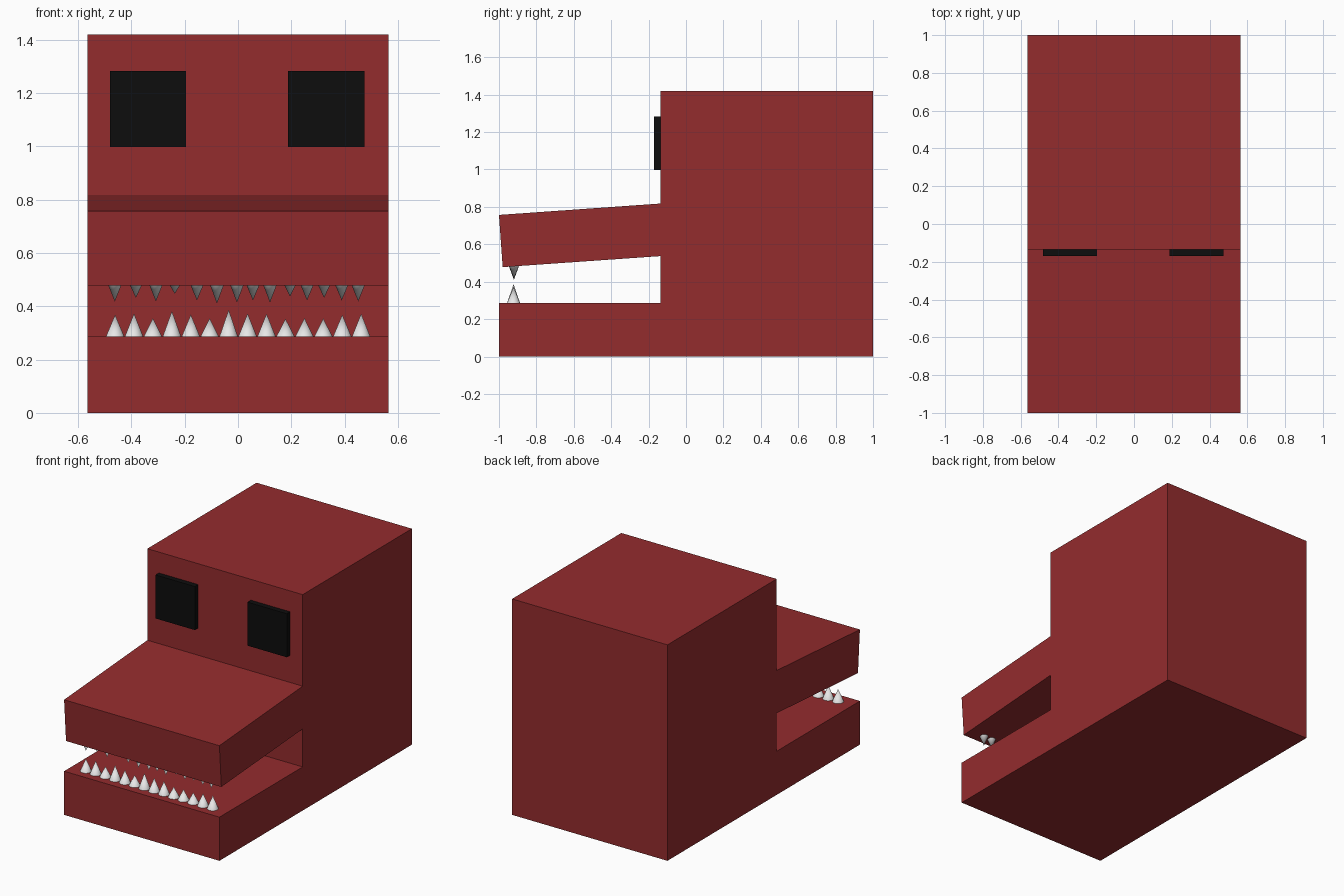
import bpy
import bmesh
from math import pi, radians
from mathutils import Matrix, Vector

cube = bpy.data.objects.get("Cube")
if cube:
    bpy.data.objects.remove(cube, do_unlink=True)


def make_material(name, color):
    mat = bpy.data.materials.new(name)
    mat.use_nodes = True
    mat.diffuse_color = color
    bsdf = next(n for n in mat.node_tree.nodes if n.type == 'BSDF_PRINCIPLED')
    bsdf.inputs["Base Color"].default_value = color
    return mat


RED = make_material("dark red", (0.295, 0.025, 0.027, 1))
BLACK = make_material("black", (0.004, 0.004, 0.004, 1))
WHITE = make_material("tooth white", (0.8, 0.8, 0.8, 1))


def add_object(name, bm, mat):
    bmesh.ops.recalc_face_normals(bm, faces=bm.faces)
    mesh = bpy.data.meshes.new(name)
    bm.to_mesh(mesh)
    bm.free()
    mesh.materials.append(mat)
    obj = bpy.data.objects.new(name, mesh)
    bpy.context.collection.objects.link(obj)
    return obj


# Head and both jaws: one side profile (y, z) extruded across the width
HALF_WIDTH = 0.565
FACE_Y = -0.135
profile = [(-1, 0), (1, 0), (1, 1.42), (FACE_Y, 1.42), (FACE_Y, 0.818),
           (-1, 0.757), (-0.98, 0.478), (FACE_Y, 0.537),
           (FACE_Y, 0.287), (-1, 0.287)]
bm = bmesh.new()
side = bm.faces.new([bm.verts.new((-HALF_WIDTH, y, z)) for y, z in profile])
sweep = bmesh.ops.extrude_face_region(bm, geom=[side], use_keep_orig=True)
moved = [v for v in sweep["geom"] if isinstance(v, bmesh.types.BMVert)]
bmesh.ops.translate(bm, verts=moved, vec=(2 * HALF_WIDTH, 0, 0))
add_object("head_and_jaws", bm, RED)

# Square eyes standing slightly proud of the face
for name, x in (("right_eye", -0.338), ("left_eye", 0.331)):
    bm = bmesh.new()
    bmesh.ops.create_cube(bm, size=1, matrix=Matrix.Translation((x, FACE_Y - 0.015, 1.14))
                          @ Matrix.Diagonal((0.286, 0.04, 0.286, 1)))
    add_object(name, bm, BLACK)


# Rows of cone teeth of uneven length, pointing up or down from their base
def tooth_row(name, xs, heights, base, tilt):
    bm = bmesh.new()
    for x, h in zip(xs, heights):
        center = Vector(base) + Vector((x, 0, 0))
        turn = Matrix.Rotation(tilt, 4, 'X')
        bmesh.ops.create_cone(
            bm, cap_ends=True, segments=24, radius1=0.035, radius2=0, depth=h,
            matrix=Matrix.Translation(center) @ turn @ Matrix.Translation((0, 0, h / 2)))
    obj = add_object(name, bm, WHITE)
    bpy.ops.object.select_all(action='DESELECT')
    obj.select_set(True)
    bpy.context.view_layer.objects.active = obj
    bpy.ops.object.shade_smooth_by_angle(angle=radians(40))


lower_heights = [.083, .088, .07, .097, .084, .07, .102,
                 .088, .087, .068, .071, .069, .083, .087]
tooth_row("lower_teeth", [-0.461 + 0.071 * i for i in range(14)],
          lower_heights, (0, -0.922, 0.285), 0)

upper_xs = [-.462, -.383, -.308, -.237, -.154, -.079, -.004,
            .056, .12, .195, .259, .323, .389, .451]
upper_heights = [.087, .073, .087, .058, .083, .095, .091,
                 .083, .091, .068, .083, .073, .083, .087]
tooth_row("upper_teeth", upper_xs, upper_heights, (0, -0.92, 0.505), pi)
